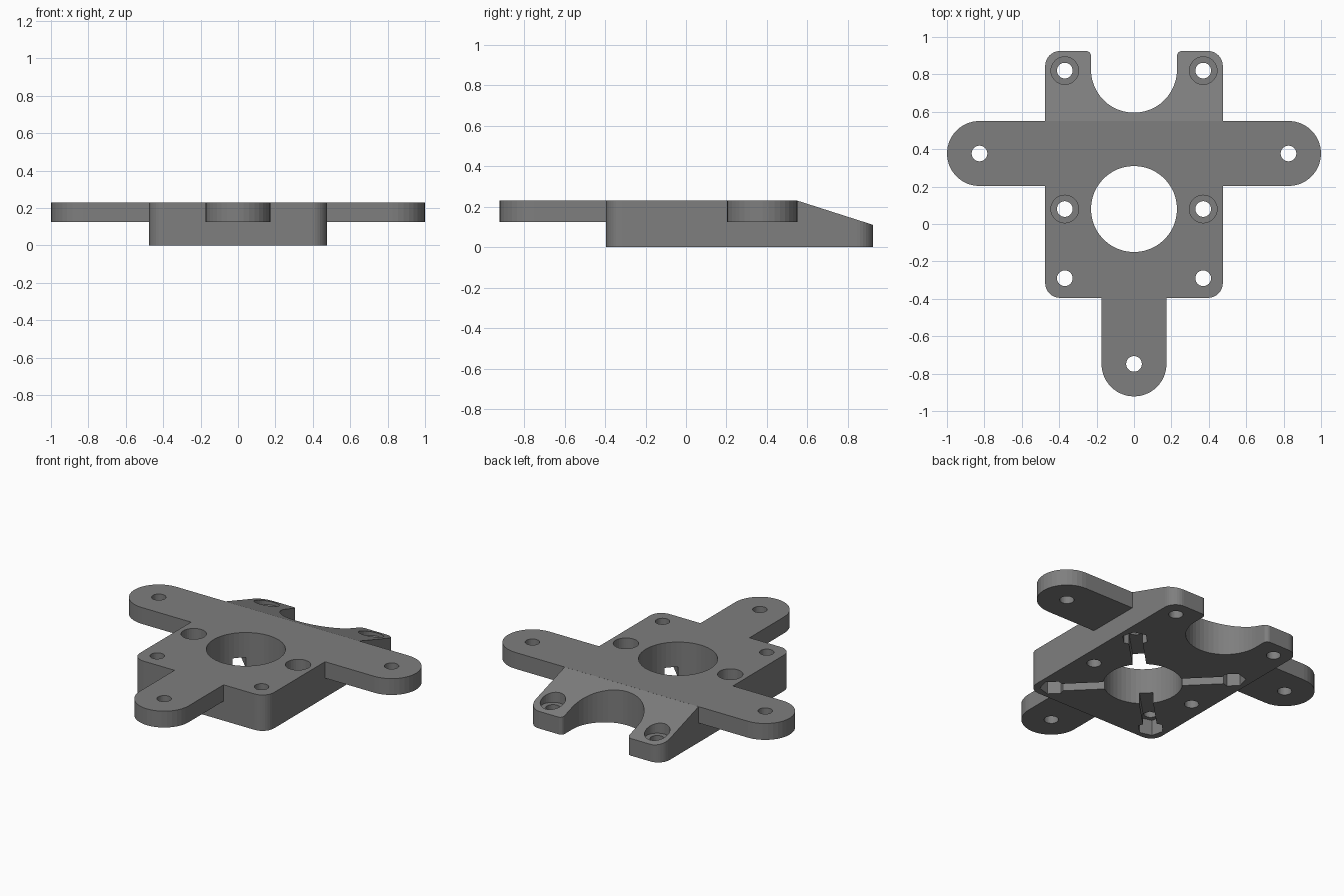
import bpy, bmesh
from math import cos, sin, radians
from mathutils import Matrix, Vector

if "Cube" in bpy.data.objects:
    bpy.data.objects.remove(bpy.data.objects["Cube"], do_unlink=True)

grey = bpy.data.materials.new("mid grey")
grey.use_nodes = True
colour = (0.21, 0.21, 0.21, 1)
grey.diffuse_color = colour
grey.node_tree.nodes["Principled BSDF"].inputs["Base Color"].default_value = colour

TOP, ARM_BASE = 0.23, 0.125


def arc(cx, cy, r, start, end, steps=8):
    angles = [radians(start + (end - start) * i / steps) for i in range(steps + 1)]
    return [(cx + r * cos(a), cy + r * sin(a)) for a in angles]


def circle(cx, cy, r, sides=32, start=0):
    return arc(cx, cy, r, start, start + 360, sides)[:-1]


def prism(name, outline, z0, z1, slope=None):
    """Extrude an outline upwards, optionally trimmed by a sloping plane."""
    bm = bmesh.new()
    base = bm.faces.new([bm.verts.new((x, y, z0)) for x, y in outline])
    grown = bmesh.ops.extrude_face_region(bm, geom=[base])["geom"]
    top = [v for v in grown if isinstance(v, bmesh.types.BMVert)]
    bmesh.ops.translate(bm, verts=top, vec=(0, 0, z1 - z0))
    if slope:
        bmesh.ops.bisect_plane(bm, geom=bm.verts[:] + bm.edges[:] + bm.faces[:],
                               plane_co=slope[0], plane_no=slope[1], clear_outer=True)
        bmesh.ops.edgeloop_fill(bm, edges=[e for e in bm.edges if e.is_boundary])
    bmesh.ops.recalc_face_normals(bm, faces=bm.faces)
    mesh = bpy.data.meshes.new(name)
    bm.to_mesh(mesh)
    bm.free()
    mesh.materials.append(grey)
    obj = bpy.data.objects.new(name, mesh)
    bpy.context.collection.objects.link(obj)
    return obj


def combine(target, tool, operation):
    mod = target.modifiers.new("combine", "BOOLEAN")
    mod.operation, mod.solver, mod.object = operation, "EXACT", tool
    bpy.context.view_layer.objects.active = target
    bpy.ops.object.modifier_apply(modifier=mod.name)
    bpy.data.objects.remove(tool, do_unlink=True)


def cut(outline, z0=-0.1, z1=0.4):
    combine(plate, prism("cutter", outline, z0, z1), "DIFFERENCE")


# Main block: rounded corners, open round notch at the back, sloping back top
outline = (arc(-0.395, -0.315, 0.08, 180, 270) + arc(0.395, -0.315, 0.08, 270, 360)
           + arc(0.395, 0.845, 0.08, 0, 90) + arc(0.255, 0.9, 0.025, 90, 180, 4)
           + arc(0, 0.825, 0.23, 0, -180, 24)
           + arc(-0.255, 0.9, 0.025, 0, 90, 4) + arc(-0.395, 0.845, 0.08, 90, 180))
plate = prism("mounting_plate", outline, 0, TOP,
              slope=(Vector((0, 0.55, TOP)), Vector((0, 0.12, 0.375))))

# Side arms and front arm
side_arms = arc(0.826, 0.377, 0.174, -90, 90, 18) + arc(-0.826, 0.377, 0.174, 90, 270, 18)
front_arm = arc(0, -0.748, 0.174, 180, 360, 18) + [(0.174, 0), (-0.174, 0)]
for shape in (side_arms, front_arm):
    combine(plate, prism("arm", shape, ARM_BASE, TOP), "UNION")

# Central bore and front arm hole
cut(circle(0, 0.08, 0.23, 48))
cut(circle(0, -0.748, 0.042))

for side in (-1, 1):
    # Through holes
    for x, y in ((0.826, 0.377), (0.37, 0.82), (0.37, 0.08), (0.37, -0.29)):
        cut(circle(side * x, y, 0.042))
    # Counterbores for screw heads
    for y in (0.82, 0.08):
        cut(circle(side * 0.37, y, 0.074), z0=0.1)
    # Underside nut pockets, each joined to the bore by a diagonal slot
    for end in (-1, 1):
        centre = Vector((0, 0.08))
        pocket = centre + Vector((side, end)) * 0.37
        along = (pocket - centre).normalized()
        across = Vector((-along.y, along.x)) * 0.04
        cut([p[:] for p in (centre + across, centre - across,
                            pocket - across, pocket + across)], z1=0.07)
        cut(circle(*pocket, 0.078, 6, 45 * side * end), z1=0.1)
